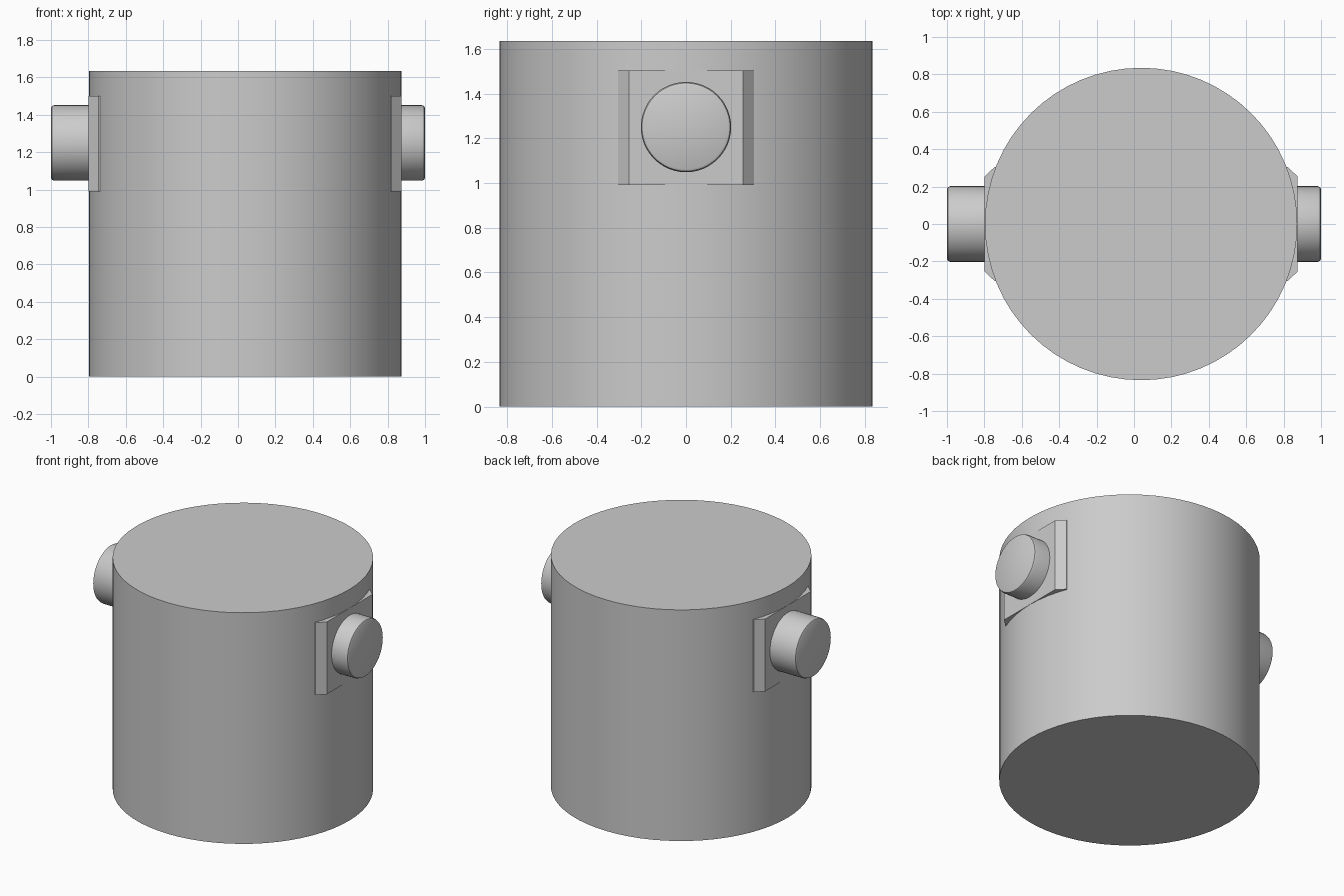
import bpy, bmesh, math

if "Cube" in bpy.data.objects:
    bpy.data.objects.remove(bpy.data.objects["Cube"])

CX, R, H = 0.038, 0.835, 1.635      # drum centre, radius, height
PIN_Z, PIN_R = 1.25, 0.202


def finish(name, bm, angle=30):
    bmesh.ops.recalc_face_normals(bm, faces=bm.faces)
    mesh = bpy.data.meshes.new(name)
    bm.to_mesh(mesh)
    bm.free()
    ob = bpy.data.objects.new(name, mesh)
    bpy.context.collection.objects.link(ob)
    bpy.ops.object.select_all(action='DESELECT')
    ob.select_set(True)
    bpy.context.view_layer.objects.active = ob
    bpy.ops.object.shade_smooth_by_angle(angle=math.radians(angle))
    return ob


def prism(name, base, offset, angle=30):
    """Extrude a closed outline by an offset vector."""
    bm = bmesh.new()
    face = bm.faces.new([bm.verts.new(p) for p in base])
    ext = bmesh.ops.extrude_face_region(bm, geom=[face], use_keep_orig=True)
    verts = [g for g in ext['geom'] if isinstance(g, bmesh.types.BMVert)]
    bmesh.ops.translate(bm, vec=offset, verts=verts)
    return finish(name, bm, angle)


def lathe_x(name, profile, z, n=48):
    """Closed solid of revolution around the x axis from (x, radius) pairs."""
    bm = bmesh.new()
    rings = [[bm.verts.new((x, r * math.cos(2 * math.pi * i / n),
                            z + r * math.sin(2 * math.pi * i / n)))
              for i in range(n)] for x, r in profile]
    for a, b in zip(rings, rings[1:]):
        for i in range(n):
            j = (i + 1) % n
            bm.faces.new((a[i], a[j], b[j], b[i]))
    bm.faces.new(rings[0])
    bm.faces.new(rings[-1])
    return finish(name, bm, 40)


# drum body
N = 64
prism("drum_body", [(CX + R * math.cos(2 * math.pi * i / N),
                     R * math.sin(2 * math.pi * i / N), 0) for i in range(N)],
      (0, 0, H))

# chamfered mounting pad and round pin on each side
for side, s in (("right", 1), ("left", -1)):
    face_x = CX + s * R
    pad = [(-0.2, 0.305), (-0.052, 0.305), (0.001, 0.255),
           (0.001, -0.255), (-0.052, -0.305), (-0.2, -0.305)]
    prism("pad_" + side, [(face_x + s * d, y, 0.99) for d, y in pad], (0, 0, 0.512))
    lathe_x("pin_" + side,
            [(face_x - s * 0.1, PIN_R), (s * 0.982, PIN_R),
             (s * 0.995, PIN_R - 0.005), (s * 1.0, PIN_R - 0.015)], PIN_Z)
